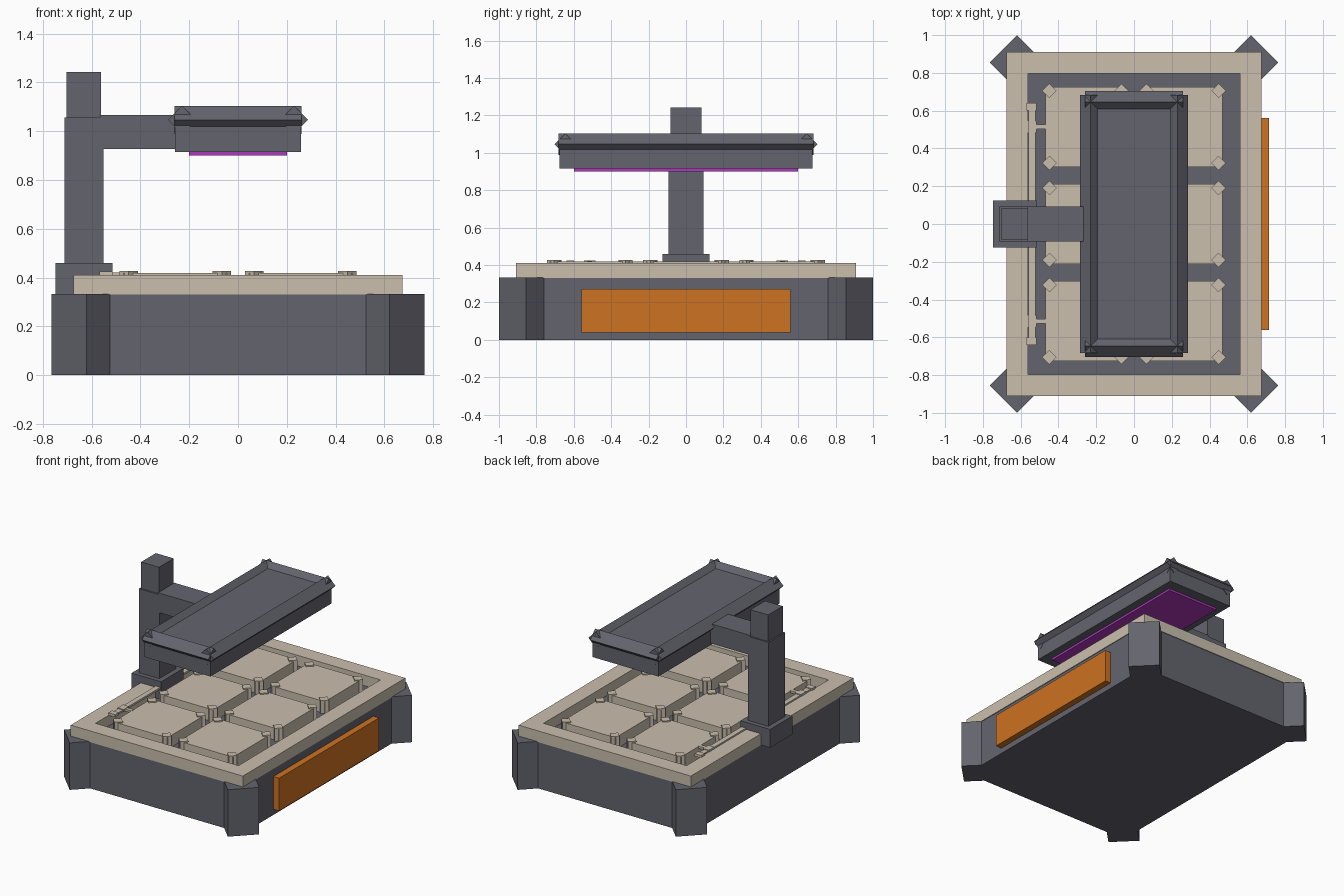
import bpy, bmesh
from math import pi
from mathutils import Matrix, Vector

if "Cube" in bpy.data.objects:
    bpy.data.objects.remove(bpy.data.objects["Cube"], do_unlink=True)


def material(name, rgb):
    m = bpy.data.materials.new(name)
    m.use_nodes = True
    m.diffuse_color = (*rgb, 1)
    m.node_tree.nodes["Principled BSDF"].inputs["Base Color"].default_value = (*rgb, 1)
    return m


GREY = material("slate grey", (0.127, 0.127, 0.156))
TAN = material("warm tan", (0.59, 0.52, 0.42))
ORANGE = material("orange", (0.61, 0.17, 0.016))
PURPLE = material("purple", (0.43, 0.04, 0.5))


def finish(name, bm, *mats):
    mesh = bpy.data.meshes.new(name)
    bm.to_mesh(mesh)
    bm.free()
    for m in mats:
        mesh.materials.append(m)
    obj = bpy.data.objects.new(name, mesh)
    bpy.context.collection.objects.link(obj)
    return obj


def add_box(bm, x, y, z, turn=None):
    """Box from (min, max) ranges, optionally turned 45 degrees about an axis."""
    size = [r[1] - r[0] for r in (x, y, z)]
    centre = Vector([(r[0] + r[1]) / 2 for r in (x, y, z)])
    rot = Matrix.Rotation(pi / 4, 4, turn) if turn else Matrix()
    mat = Matrix.Translation(centre) @ rot @ Matrix.Diagonal((*size, 1))
    bmesh.ops.create_cube(bm, size=1, matrix=mat)


def box(name, mat, x, y, z):
    bm = bmesh.new()
    add_box(bm, x, y, z)
    return finish(name, bm, mat)


def around(c, h):
    return (c - h, c + h)


# Base body and diagonal corner posts
box("base_body", GREY, around(0, 0.67), around(0, 0.905), (0, 0.332))
bm = bmesh.new()
for sx in (-1, 1):
    for sy in (-1, 1):
        add_box(bm, around(sx * 0.62, 0.1025), around(sy * 0.855, 0.1025), (0, 0.333), 'Z')
finish("corner_posts", bm, GREY)

# Tray frame with a recessed grey floor
bm = bmesh.new()
add_box(bm, around(0, 0.675), around(0, 0.91), (0.33, 0.41))
top = max(bm.faces, key=lambda f: f.calc_center_median().z)
bmesh.ops.inset_individual(bm, faces=[top], thickness=0.162)
ret = bmesh.ops.extrude_discrete_faces(bm, faces=[top])
floor = ret["faces"][0]
floor.material_index = 1
bmesh.ops.translate(bm, verts=floor.verts, vec=(0, 0, -0.075))
finish("tray_frame", bm, TAN, GREY)

# Six pads with small diamond studs at their corners
pads, studs = bmesh.new(), bmesh.new()
for cx in (-0.257, 0.257):
    for cy in (-0.514, 0, 0.514):
        add_box(pads, around(cx, 0.212), around(cy, 0.212), (0.335, 0.419))
        for sx in (-1, 1):
            for sy in (-1, 1):
                add_box(studs, around(cx + sx * 0.191, 0.027),
                        around(cy + sy * 0.191, 0.027), (0.335, 0.427), 'Z')
finish("tray_pads", pads, TAN)
finish("pad_studs", studs, TAN)

# Thin latch rail along the tray edge
bm = bmesh.new()
add_box(bm, (-0.558, -0.522), around(0, 0.62), (0.405, 0.419))
for s in (-1, 1):
    add_box(bm, (-0.568, -0.515), around(s * 0.62, 0.02), (0.405, 0.424))
    add_box(bm, (-0.562, -0.515), around(s * 0.515, 0.03), (0.405, 0.424))
    add_box(bm, (-0.53, -0.465), around(s * 0.515, 0.013), (0.405, 0.421))
finish("latch_rail", bm, TAN)

# Side panel
box("side_panel", ORANGE, (0.66, 0.715), around(0, 0.56), (0.04, 0.272))

# Column and arm
box("column_foot", GREY, (-0.747, -0.515), around(0, 0.125), (0.33, 0.46))
box("column", GREY, (-0.712, -0.552), around(0, 0.093), (0.45, 1.055))
box("column_cap", GREY, (-0.702, -0.562), around(0, 0.082), (1.05, 1.243))
box("arm", GREY, (-0.565, -0.25), around(0, 0.092), (0.927, 1.066))

# Lamp head with a diamond-section rim
box("lamp_head", GREY, around(0, 0.258), around(0, 0.677), (0.915, 1.068))
side = 0.041
bm = bmesh.new()
for s in (-1, 1):
    add_box(bm, around(s * 0.229, side), around(0, 0.682), around(1.046, side), 'Y')
    add_box(bm, around(0, 0.26), around(s * 0.646, side), around(1.046, side), 'X')
finish("lamp_rim", bm, GREY)
box("lamp_glow_plate", PURPLE, around(0, 0.2), around(0, 0.6), (0.9, 0.92))
